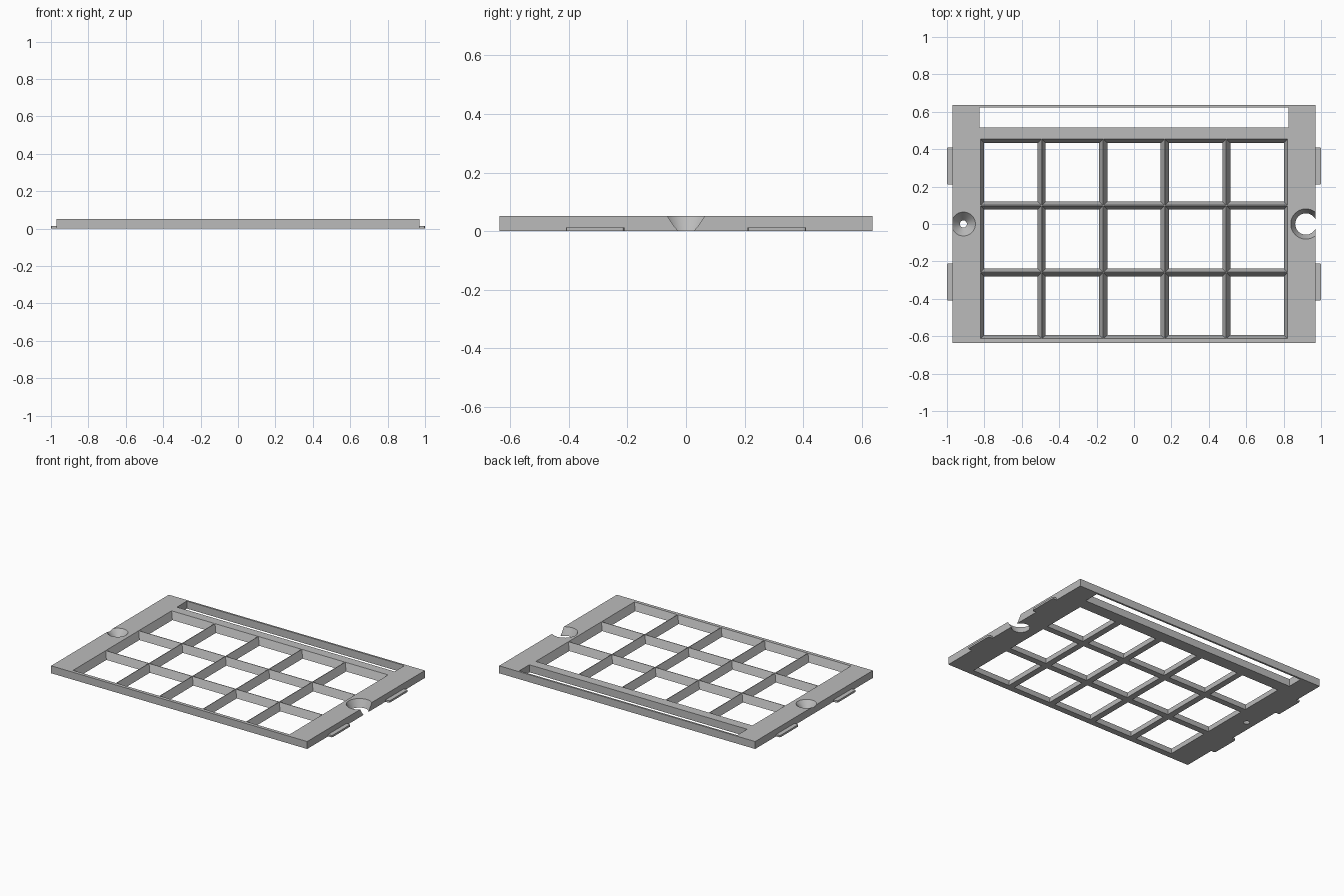
import bpy
import bmesh
from mathutils import Matrix

cube = bpy.data.objects.get("Cube")
if cube:
    bpy.data.objects.remove(cube, do_unlink=True)

HALF_X, HALF_Y, THICK = 0.97, 0.637, 0.051
EXTRA = 0.002  # cutters run this far past both faces

grey = bpy.data.materials.new("plain grey")
grey.use_nodes = True
grey.diffuse_color = (0.5, 0.5, 0.5, 1)
grey.node_tree.nodes["Principled BSDF"].inputs["Base Color"].default_value = (0.5, 0.5, 0.5, 1)


def make_object(name, bm):
    bmesh.ops.recalc_face_normals(bm, faces=bm.faces)
    mesh = bpy.data.meshes.new(name)
    bm.to_mesh(mesh)
    bm.free()
    mesh.materials.append(grey)
    obj = bpy.data.objects.new(name, mesh)
    bpy.context.collection.objects.link(obj)
    return obj


def add_box(bm, x0, x1, y0, y1, z0, z1):
    scale = Matrix.Diagonal((x1 - x0, y1 - y0, z1 - z0, 1))
    move = Matrix.Translation(((x0 + x1) / 2, (y0 + y1) / 2, (z0 + z1) / 2))
    return bmesh.ops.create_cube(bm, size=1, matrix=move @ scale)["verts"]


def add_pocket(bm, x, y, low, high):
    """Tapered rectangular cutter; low and high are half sizes at the two faces."""
    verts = add_box(bm, -1, 1, -1, 1, -EXTRA, THICK + EXTRA)
    for v in verts:
        t = v.co.z / THICK
        v.co.x = x + v.co.x * (low[0] + (high[0] - low[0]) * t)
        v.co.y = y + v.co.y * (low[1] + (high[1] - low[1]) * t)


def add_countersink(bm, x, low, high):
    slope = (high - low) / THICK * EXTRA
    bmesh.ops.create_cone(bm, cap_ends=True, segments=48,
                          radius1=low - slope, radius2=high + slope,
                          depth=THICK + 2 * EXTRA,
                          matrix=Matrix.Translation((x, 0, THICK / 2)))


# Cutters: window grid, long slot and the two screw holes
bm = bmesh.new()
PITCH_X, PITCH_Y, GRID_Y = 0.329, 0.357, -0.08
for col in range(-2, 3):
    for row in range(-1, 2):
        add_pocket(bm, col * PITCH_X, GRID_Y + row * PITCH_Y,
                   (0.143, 0.157), (0.1625, 0.1765))
add_box(bm, -0.825, 0.825, 0.517, 0.624, -EXTRA, THICK + EXTRA)
add_countersink(bm, -0.912, 0.019, 0.064)
add_countersink(bm, 0.919, 0.057, 0.081)
cutter = make_object("opening_cutter", bm)
cutter.hide_render = True

# Main plate with all openings cut out
bm = bmesh.new()
add_box(bm, -HALF_X, HALF_X, -HALF_Y, HALF_Y, 0, THICK)
plate = make_object("grid_plate", bm)
mod = plate.modifiers.new("openings", 'BOOLEAN')
mod.operation = 'DIFFERENCE'
mod.solver = 'EXACT'
mod.object = cutter
bpy.context.view_layer.objects.active = plate
plate.select_set(True)
bpy.ops.object.modifier_apply(modifier=mod.name)
bpy.data.objects.remove(cutter, do_unlink=True)
bpy.ops.object.shade_smooth_by_angle()

# Thin clip tabs low on both short sides
for side, side_name in ((1, "left"), (-1, "right")):
    for end, end_name in ((-1, "front"), (1, "back")):
        bm = bmesh.new()
        xs = sorted((side * HALF_X, side * 1.0))
        ys = sorted((end * 0.21, end * 0.41))
        add_box(bm, *xs, *ys, 0, 0.013)
        corners = [e for e in bm.edges
                   if all(abs(v.co.x) > 0.99 for v in e.verts)
                   and abs(e.verts[0].co.z - e.verts[1].co.z) > 0.01]
        bmesh.ops.bevel(bm, geom=corners, offset=0.008, segments=2,
                        affect='EDGES', profile=0.5)
        make_object(f"{side_name}_{end_name}_tab", bm)
